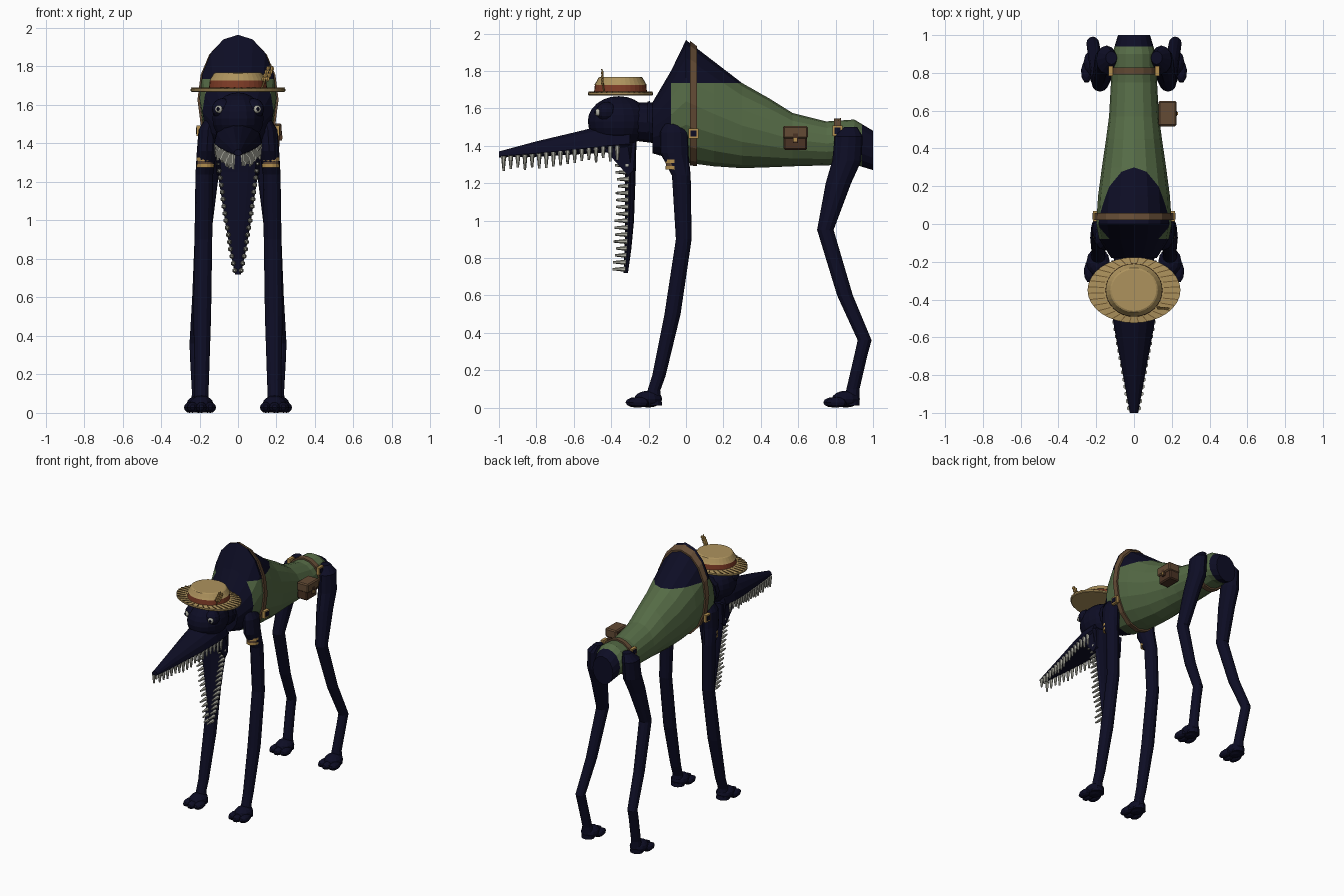
import bpy, bmesh, math, random
from mathutils import Matrix, Vector

random.seed(4)
cube = bpy.data.objects.get("Cube")
if cube:
    bpy.data.objects.remove(cube)


def material(name, rgb):
    m = bpy.data.materials.new(name)
    m.use_nodes = True
    colour = (*rgb, 1)
    m.diffuse_color = colour
    m.node_tree.nodes["Principled BSDF"].inputs["Base Color"].default_value = colour
    return m


NAVY = material("navy hide", (.004, .004, .018))
GREEN = material("green cloth", (.09, .145, .06))
STRAW = material("straw", (.42, .29, .11))
SEAM = material("dark straw", (.16, .095, .03))
BROWN = material("brown leather", (.125, .07, .035))
DARK = material("dark leather", (.07, .033, .018))
RED = material("rust ribbon", (.21, .045, .02))
GOLD = material("brass", (.46, .28, .08))
BONE = material("bone", (.42, .42, .36))


def finish(name, bm, mat):
    bmesh.ops.recalc_face_normals(bm, faces=bm.faces)
    mesh = bpy.data.meshes.new(name)
    bm.to_mesh(mesh)
    bm.free()
    mesh.materials.append(mat)
    ob = bpy.data.objects.new(name, mesh)
    bpy.context.collection.objects.link(ob)
    return ob


def loft_mesh(axis, rings, sides=12, under=1):
    """Skin elliptical rings (x, y, z, a, b); under squashes the lower half."""
    bm = bmesh.new()
    loops = []
    for x, y, z, a, b in rings:
        loop = []
        for i in range(sides):
            t = math.tau * i / sides
            u, v = a * math.cos(t), b * math.sin(t)
            if v < 0:
                v *= under
            loop.append(bm.verts.new((x + u, y, z + v) if axis == "y" else (x + u, y + v, z)))
        loops.append(loop)
    for p, q in zip(loops, loops[1:]):
        for i in range(sides):
            j = (i + 1) % sides
            bm.faces.new((p[i], p[j], q[j], q[i]))
    bm.faces.new(loops[0])
    bm.faces.new(loops[-1])
    return bm


def loft(name, axis, rings, mat, sides=12, under=1):
    return finish(name, loft_mesh(axis, rings, sides, under), mat)


def ball(name, at, size, mat, segs=12):
    bm = bmesh.new()
    m = Matrix.Translation(at) @ Matrix.Diagonal((*size, 1))
    bmesh.ops.create_uvsphere(bm, u_segments=segs, v_segments=segs * 2 // 3, radius=1, matrix=m)
    return finish(name, bm, mat)


def box(name, at, size, mat, bevel=0):
    bm = bmesh.new()
    bmesh.ops.create_cube(bm, size=1, matrix=Matrix.Translation(at) @ Matrix.Diagonal((*size, 1)))
    if bevel:
        bmesh.ops.bevel(bm, geom=bm.edges[:], offset=bevel, segments=1, affect="EDGES")
    return finish(name, bm, mat)


def blend(table, t):
    for p, q in zip(table, table[1:]):
        if p[0] <= t <= q[0]:
            k = (t - p[0]) / (q[0] - p[0])
            return [a + (b - a) * k for a, b in zip(p[1:], q[1:])]


# Torso: y, bottom, top, half width
TORSO = [(-.18, 1.36, 1.63, .12), (-.08, 1.33, 1.80, .185), (0, 1.31, 1.965, .2),
         (.15, 1.29, 1.85, .19), (.3, 1.28, 1.735, .17), (.45, 1.285, 1.65, .148),
         (.57, 1.29, 1.575, .132), (.75, 1.295, 1.53, .122), (.9, 1.3, 1.54, .115),
         (1, 1.27, 1.48, .085)]


def torso_ring(y, grow=0):
    low, high, half = blend(TORSO, y)
    return (0, y, (low + high) / 2, half + grow, (high - low) / 2 + grow)


bm = loft_mesh("y", [torso_ring(row[0]) for row in TORSO], 16)
for co, no in (((0, 0, 1.735), (0, 0, 1)), ((0, -.08, 0), (0, 1, 0)), ((0, .94, 0), (0, 1, 0))):
    bmesh.ops.bisect_plane(bm, geom=bm.verts[:] + bm.edges[:] + bm.faces[:], plane_co=co, plane_no=no)
torso = finish("torso_and_vest", bm, NAVY)
torso.data.materials.append(GREEN)
for f in torso.data.polygons:
    c = f.center
    f.material_index = int(c.z < 1.735 and -.08 < c.y < .94)

# Straps around the torso with buckles on both sides
for name, y, z, grow in (("chest_strap", .04, 1.465, .012), ("hip_strap", .81, 1.48, .012)):
    loft(name, "y", [torso_ring(y - .019, grow), torso_ring(y + .019, grow)], BROWN, 16)
    half = blend(TORSO, y)[2]
    if y > .5:
        half -= .004
    for s in (1, -1):
        box(name + "_buckle", (s * (half + .008), y, z), (.022, .055, .055), GOLD)
        box(name + "_buckle_centre", (s * (half + .018), y, z), (.008, .034, .034), NAVY)

# Side pouch
box("pouch", (.172, .585, 1.435), (.085, .125, .115), DARK, .008)
box("pouch_flap", (.178, .585, 1.472), (.095, .135, .066), BROWN, .008)
box("pouch_strap", (.222, .585, 1.44), (.012, .025, .05), DARK)
box("pouch_clasp", (.228, .585, 1.432), (.008, .018, .018), GOLD)

# Neck, head and snout
loft("neck", "y", [(0, -.3, 1.53, .1, .1), (0, -.14, 1.52, .11, .11)], NAVY)
loft("neck_ruff", "y", [(0, -.207, 1.53, .115, .105), (0, -.192, 1.53, .12, .11)], NAVY)
ball("head", (0, -.36, 1.53), (.135, .165, .135), NAVY, 18)
SNOUT = [(-1, 1.345, .022, .025), (-.8, 1.36, .058, .065), (-.55, 1.385, .105, .1),
         (-.42, 1.4, .123, .12), (-.3, 1.41, .125, .1)]
loft("snout", "y", [(0, y, z, a, b) for y, z, a, b in SNOUT], NAVY, 14, .3)

# Hanging lower jaw: z, y centre, half width, half depth
JAW = [(.72, -.322, .015, .012), (.85, -.31, .042, .018), (1, -.302, .068, .024),
       (1.25, -.297, .105, .028), (1.42, -.3, .125, .035)]
loft("lower_jaw", "z", [(0, y, z, a, b) for z, y, a, b in JAW], NAVY, 12)

for s in (1, -1):
    # Cheek web between the jaws
    bm = bmesh.new()
    f = bm.faces.new([bm.verts.new((s * .112, y, z)) for y, z in
                      ((-.44, 1.385), (-.31, 1.24), (-.28, 1.27), (-.27, 1.42))])
    ext = bmesh.ops.extrude_face_region(bm, geom=[f])["geom"]
    bmesh.ops.translate(bm, vec=(-s * .02, 0, 0), verts=[v for v in ext if isinstance(v, bmesh.types.BMVert)])
    finish("cheek", bm, NAVY)
    # Eyes
    ball("eye_socket", (s * .08, -.425, 1.58), (.055, .055, .055), NAVY)
    ball("eye", (s * .098, -.467, 1.578), (.021, .021, .021), BONE)
    ball("pupil", (s * .103, -.482, 1.579), (.01, .01, .01), NAVY, 9)

# Teeth along both jaws
bm = bmesh.new()


def tooth(at, turn, length):
    m = Matrix.Translation(at) @ Matrix.Rotation(turn, 4, "X") @ Matrix.Translation((0, 0, length / 2))
    bmesh.ops.create_cone(bm, cap_ends=True, segments=6, radius1=.014, radius2=.006, depth=length, matrix=m)


for s in (1, -1):
    for i in range(17):
        y = -.975 + i * .038
        z, half, _ = blend(SNOUT, y)
        tooth((s * half * .92, y, z - .002), math.pi, random.uniform(.055, .085))
    for i in range(16):
        z = .74 + i * .037
        y, half, depth = blend(JAW, z)
        tooth((s * half * .92, y - depth * .3, z), math.pi / 2, random.uniform(.05, .075))
finish("teeth", bm, BONE)

# Straw hat with ribbon, stitched brim and a wheat sprig
HY = -.35
loft("hat_brim", "z", [(0, HY, 1.668, .24, .17), (0, HY, 1.673, .246, .174),
                       (0, HY, 1.684, .246, .174), (0, HY, 1.69, .14, .13)], STRAW, 32)
loft("hat_ribbon", "z", [(0, HY, 1.68, .152, .142), (0, HY, 1.728, .146, .137)], RED, 32)
loft("hat_crown", "z", [(0, HY, 1.726, .15, .14), (0, HY, 1.738, .142, .132),
                        (0, HY, 1.764, .126, .118), (0, HY, 1.768, .118, .11)], STRAW, 32)
bm = bmesh.new()
for i in range(32):
    t = math.tau * (i + .5) / 32
    a = Vector((.16 * math.cos(t), HY + .145 * math.sin(t), 1.69))
    b = Vector((.244 * math.cos(t), HY + .172 * math.sin(t), 1.685))
    m = Matrix.Translation((a + b) / 2) @ Matrix.Rotation(math.atan2(b.y - a.y, b.x - a.x), 4, "Z")
    bmesh.ops.create_cube(bm, size=1, matrix=m @ Matrix.Diagonal(((b - a).length, .005, .006, 1)))
finish("brim_seams", bm, SEAM)
loft("sprig_stem", "z", [(.125, -.44, 1.69, .005, .005), (.17, -.45, 1.81, .004, .004)], GOLD, 6)
for i in range(4):
    for s in (1, -1):
        ball("sprig_grain", (.143 + .008 * i + s * .011, -.447, 1.735 + .018 * i), (.011, .007, .014), GOLD, 6)

# Legs: x, y, z, half width, half depth
FRONT = [(.14, -.07, 1.53, .03, .04), (.155, -.065, 1.47, .05, .075), (.162, -.062, 1.36, .052, .075),
         (.175, -.025, 1.24, .046, .05), (.18, -.012, .9, .046, .042), (.186, -.072, .5, .046, .043),
         (.188, -.145, .17, .037, .036), (.19, -.172, .09, .036, .034), (.19, -.172, .01, .05, .045)]
HIND = [(.12, .88, 1.5, .03, .035), (.145, .87, 1.45, .055, .075), (.15, .86, 1.32, .06, .078),
        (.16, .815, 1.2, .055, .068), (.18, .745, .95, .044, .044), (.2, .85, .6, .038, .042),
        (.218, .955, .36, .034, .037), (.215, .935, .28, .034, .035), (.205, .893, .1, .034, .035),
        (.205, .885, .01, .048, .042)]
for s in (1, -1):
    for name, rings in (("front", FRONT), ("hind", HIND)):
        loft(name + "_leg", "z", [(s * x, *rest) for x, *rest in rings], NAVY, 12)
        fx, fy = rings[-1][:2]
        ball(name + "_foot", (s * fx, fy - .03, .045), (.062, .075, .045), NAVY)
        for k in (-1, 0, 1):
            ball(name + "_toe", (s * fx + k * .046, fy - .095 + abs(k) * .015, .028),
                 (.03, .06, .028), NAVY, 9)
    # Cuffs on the front legs
    for z, r, mat in ((1.283, .045, GOLD), (1.3, .042, BROWN), (1.317, .045, GOLD)):
        loft("cuff", "z", [(s * .17, -.066, z - .009, r, r), (s * .17, -.066, z + .009, r, r)], mat, 14)
